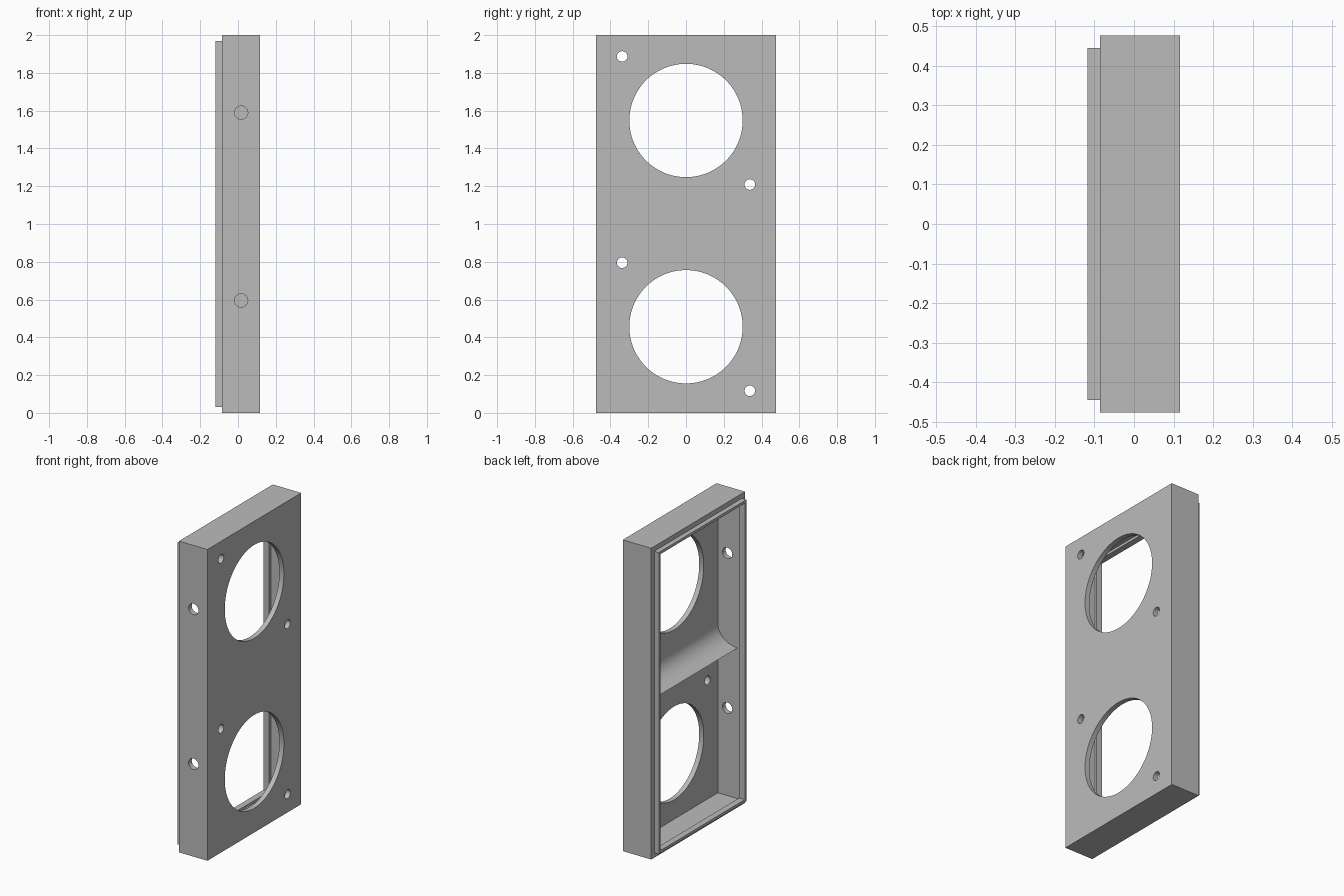
import bpy, bmesh, math
from mathutils import Matrix, Vector

old = bpy.data.objects.get("Cube")
if old:
    bpy.data.objects.remove(old, do_unlink=True)

grey = bpy.data.materials.new("plain_grey")
grey.use_nodes = True
grey.diffuse_color = (0.5, 0.5, 0.5, 1)
grey.node_tree.nodes["Principled BSDF"].inputs["Base Color"].default_value = (0.5, 0.5, 0.5, 1)

# Overall sizes
FRONT, BACK, LIP_BACK = 0.116, -0.086, -0.118
HALF_W, HEIGHT, WALL = 0.476, 2.0, 0.032
PLATE_IN = FRONT - WALL


def make_object(name, bm):
    bmesh.ops.recalc_face_normals(bm, faces=bm.faces)
    mesh = bpy.data.meshes.new(name)
    bm.to_mesh(mesh)
    bm.free()
    mesh.materials.append(grey)
    ob = bpy.data.objects.new(name, mesh)
    bpy.context.collection.objects.link(ob)
    return ob


def box(name, x0, x1, inset):
    """Box spanning x0..x1, inset evenly from the outer rectangle."""
    bm = bmesh.new()
    size = (x1 - x0, 2 * (HALF_W - inset), HEIGHT - 2 * inset)
    bmesh.ops.create_cube(bm, size=1, matrix=Matrix.Translation(
        ((x0 + x1) / 2, 0, HEIGHT / 2)) @ Matrix.Diagonal((*size, 1)))
    return make_object(name, bm)


def rod(name, centre, radius, depth, axis, sides):
    bm = bmesh.new()
    turn = Vector((0, 0, 1)).rotation_difference(Vector(axis)).to_matrix().to_4x4()
    bmesh.ops.create_cone(bm, cap_ends=True, segments=sides, radius1=radius,
                          radius2=radius, depth=depth,
                          matrix=Matrix.Translation(centre) @ turn)
    return make_object(name, bm)


def cut(target, cutter):
    mod = target.modifiers.new("cut", "BOOLEAN")
    mod.operation, mod.solver, mod.object = "DIFFERENCE", "EXACT", cutter
    cutter.hide_render = True
    bpy.context.view_layer.objects.active = target
    bpy.ops.object.modifier_apply(modifier=mod.name)
    bpy.data.objects.remove(cutter, do_unlink=True)


# Housing: open-backed box with a face plate
housing = box("housing", BACK, FRONT, 0)
cut(housing, box("cavity_cutter", BACK - 0.1, PLATE_IN, WALL))

# Large round openings, each with two diagonal screw holes
for z in (0.456, 1.548):
    cut(housing, rod("opening_cutter", (FRONT, 0, z), 0.3, 0.2, (1, 0, 0), 96))
    for s in (-1, 1):
        cut(housing, rod("screw_cutter", (FRONT, s * 0.338, z - s * 0.339),
                         0.028, 0.2, (1, 0, 0), 32))

# Holes through the front side wall
for z in (0.595, 1.59):
    cut(housing, rod("side_cutter", (0.017, -HALF_W, z), 0.035, 0.2, (0, 1, 0), 32))

# Thin locating lip around the open back
lip = box("back_lip", LIP_BACK, BACK + 0.008, 0.031)
cut(lip, box("lip_cutter", LIP_BACK - 0.1, BACK + 0.1, 0.048))

# Cusp-shaped divider between the two bays: concave fillets above and below
REACH, RISE, STEPS = 0.14, 0.118, 16
profile = []
for i in range(STEPS + 1):
    a = math.pi / 2 * i / STEPS
    profile.append((PLATE_IN - REACH * (1 - math.cos(a)), RISE * (1 - math.sin(a))))
# from top of the plate fillet to the tip, then mirrored down
upper = [(PLATE_IN - REACH * (1 - math.cos(math.pi / 2 * i / STEPS)),
          RISE * (1 - math.sin(math.pi / 2 * i / STEPS))) for i in range(STEPS + 1)]
outline = upper + [(x, -z) for x, z in reversed(upper[:-1])]
bm = bmesh.new()
verts = [bm.verts.new((x, -HALF_W + WALL, HEIGHT / 2 + z)) for x, z in outline]
face = bm.faces.new(verts)
grown = bmesh.ops.extrude_face_region(bm, geom=[face])
bmesh.ops.translate(bm, vec=(0, 2 * (HALF_W - WALL), 0),
                    verts=[v for v in grown["geom"] if isinstance(v, bmesh.types.BMVert)])
divider = make_object("bay_divider", bm)

# Smooth the round surfaces, keep edges sharp
for ob in (housing, lip, divider):
    bpy.ops.object.select_all(action="DESELECT")
    ob.select_set(True)
    bpy.context.view_layer.objects.active = ob
    bpy.ops.object.shade_smooth_by_angle(angle=math.radians(30))
